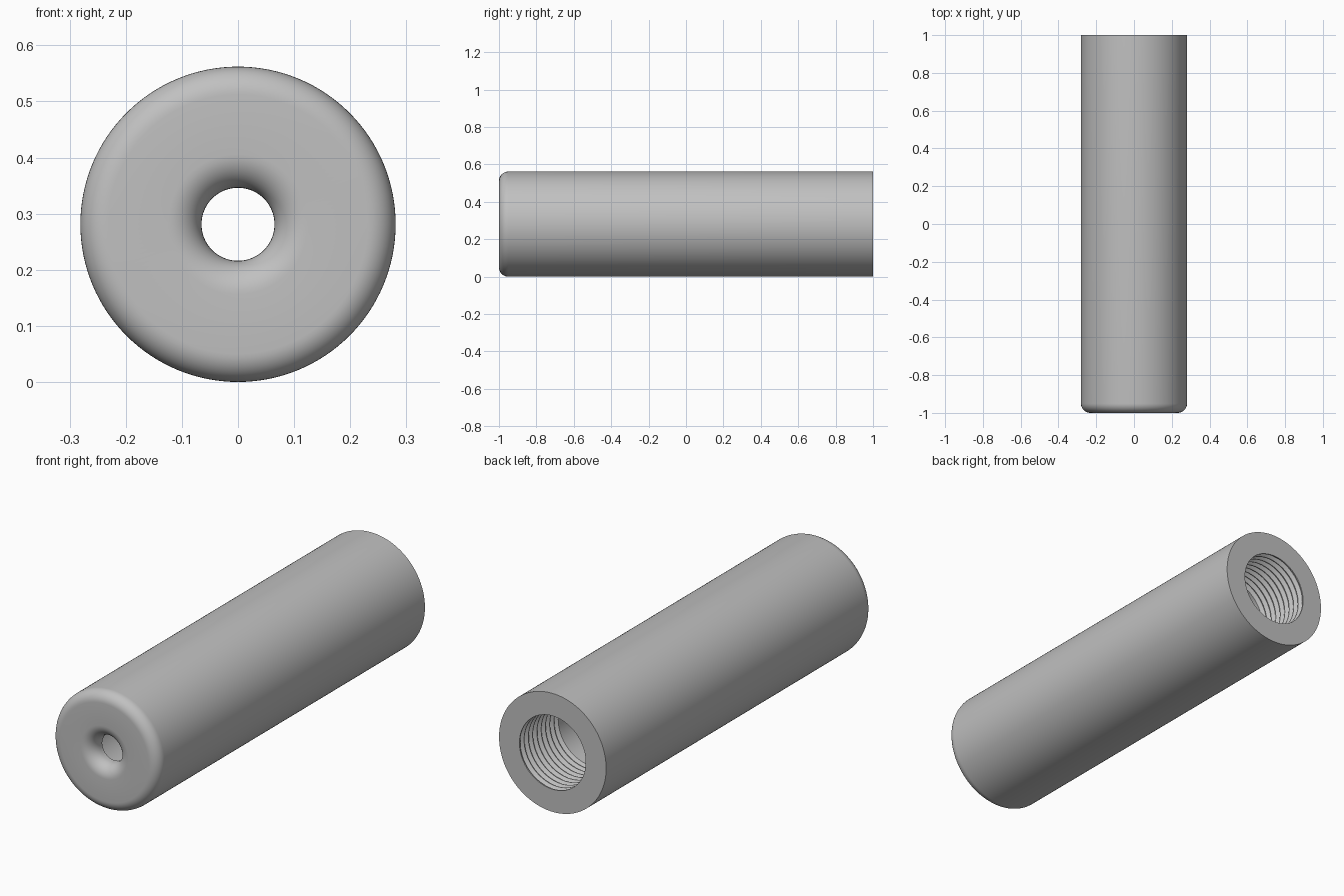
import bpy, bmesh
from math import sin, cos, pi, radians
from mathutils import Vector

cube = bpy.data.objects.get("Cube")
if cube:
    bpy.data.objects.remove(cube)

RADIUS = 0.281       # outer radius of the sleeve
HOLE = 0.065         # small front opening
BORE = 0.174         # wide rear bore
FILLET = 0.05
FRONT, BACK = -1.0, 1.0
PITCH, TURNS, DEPTH = 0.032, 9, 0.016
SEGMENTS = 128

grey = bpy.data.materials.new("satin_grey")
grey.use_nodes = True
colour = (0.53, 0.53, 0.53, 1)
grey.diffuse_color = colour
grey.node_tree.nodes["Principled BSDF"].inputs["Base Color"].default_value = colour


def arc(r, y, radius, start, end, steps=10):
    """Points (radius, y) along a rounded corner."""
    angles = [start + (end - start) * i / steps for i in range(steps + 1)]
    return [(r + radius * cos(a), y + radius * sin(a)) for a in angles]


def lathe(name, profile, closed=True):
    """Revolve a (radius, y) profile about the lengthwise axis."""
    bm = bmesh.new()
    verts = [bm.verts.new((r, y, RADIUS)) for r, y in profile]
    edges = [bm.edges.new(pair) for pair in zip(verts, verts[1:])]
    if closed:
        edges.append(bm.edges.new((verts[-1], verts[0])))
    bmesh.ops.spin(bm, geom=verts + edges, cent=Vector((0, 0, RADIUS)),
                   axis=Vector((0, 1, 0)), angle=2 * pi, steps=SEGMENTS,
                   use_merge=True)
    bmesh.ops.remove_doubles(bm, verts=bm.verts, dist=0.00005)
    bmesh.ops.recalc_face_normals(bm, faces=bm.faces)
    mesh = bpy.data.meshes.new(name)
    bm.to_mesh(mesh)
    bm.free()
    mesh.materials.append(grey)
    obj = bpy.data.objects.new(name, mesh)
    bpy.context.collection.objects.link(obj)
    bpy.ops.object.select_all(action="DESELECT")
    obj.select_set(True)
    bpy.context.view_layer.objects.active = obj
    bpy.ops.object.shade_smooth_by_angle(angle=radians(30))
    return obj


# Front lip curling into the opening, then the rounded outer shoulder
lip = FILLET + 0.01
profile = arc(HOLE + lip, FRONT + lip, lip, pi, 1.5 * pi)
profile += arc(RADIUS - FILLET, FRONT + FILLET, FILLET, -pi / 2, 0)

# Outer wall and flat rear rim
profile += [(RADIUS, BACK), (BORE, BACK)]

# Internal thread grooves, from the rear rim inwards
for turn in range(TURNS):
    y = BACK - 0.006 - turn * PITCH
    profile += [(BORE, y), (BORE + DEPTH, y - 0.4 * PITCH),
                (BORE + DEPTH, y - 0.5 * PITCH), (BORE, y - 0.9 * PITCH)]

# Smooth bore down to the inner face of the front wall
profile += [(BORE, FRONT + 0.075), (HOLE, FRONT + 0.075)]

lathe("threaded_sleeve", profile)
